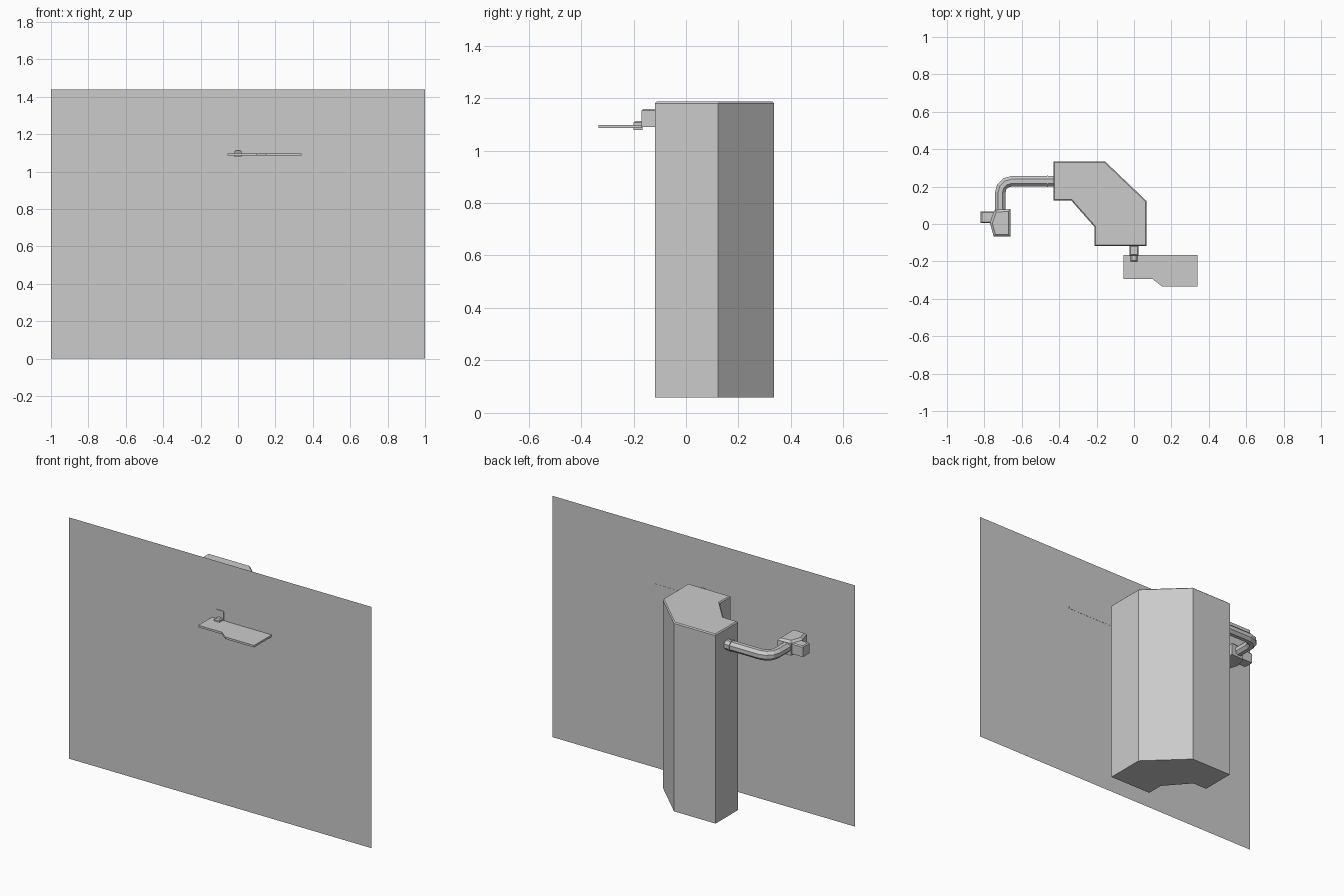
import bpy, bmesh, math
from mathutils import Vector

if "Cube" in bpy.data.objects:
    bpy.data.objects.remove(bpy.data.objects["Cube"])

grey = bpy.data.materials.new("plain_grey")
grey.diffuse_color = (0.6, 0.6, 0.6, 1)
grey.use_nodes = True
grey.node_tree.nodes["Principled BSDF"].inputs["Base Color"].default_value = grey.diffuse_color


def finish(name, bm):
    bmesh.ops.recalc_face_normals(bm, faces=bm.faces)
    me = bpy.data.meshes.new(name)
    bm.to_mesh(me)
    bm.free()
    me.materials.append(grey)
    ob = bpy.data.objects.new(name, me)
    bpy.context.collection.objects.link(ob)
    return ob


def prism(name, outline, z0, z1, top_bevel=0.0):
    """Extrude a plan outline upward, with an optional small chamfer on the top rim."""
    bm = bmesh.new()
    base = bm.faces.new([bm.verts.new((x, y, z0)) for x, y in outline])
    ext = bmesh.ops.extrude_face_region(bm, geom=[base], use_keep_orig=True)
    top = [g for g in ext["geom"] if isinstance(g, bmesh.types.BMVert)]
    bmesh.ops.translate(bm, verts=top, vec=(0, 0, z1 - z0))
    if top_bevel:
        rim = [e for e in bm.edges if all(abs(v.co.z - z1) < 1e-5 for v in e.verts)]
        bmesh.ops.bevel(bm, geom=rim, offset=top_bevel, segments=1, affect='EDGES')
    return finish(name, bm)


def rect(x0, x1, y0, y1):
    return [(x0, y0), (x1, y0), (x1, y1), (x0, y1)]


def tube(name, path, radius, sides=8):
    """Sweep a flat-sided ring along a horizontal path."""
    bm = bmesh.new()
    pts = [Vector(p) for p in path]
    rings = []
    for i, p in enumerate(pts):
        a = (p - pts[max(i - 1, 0)]).normalized()
        b = (pts[min(i + 1, len(pts) - 1)] - p).normalized()
        t = (a + b).normalized()
        side = Vector((-t.y, t.x, 0))
        ring = []
        for k in range(sides):
            ang = 2 * math.pi * (k + 0.5) / sides
            ring.append(bm.verts.new(p + side * radius * math.cos(ang)
                                     + Vector((0, 0, radius * math.sin(ang)))))
        rings.append(ring)
    for r0, r1 in zip(rings, rings[1:]):
        for k in range(sides):
            j = (k + 1) % sides
            bm.faces.new((r0[k], r0[j], r1[j], r1[k]))
    bm.faces.new(rings[0])
    bm.faces.new(rings[-1])
    return finish(name, bm)


# Thin upright front panel
bm = bmesh.new()
bm.faces.new([bm.verts.new((x, -0.168, z)) for x, z in [(-1, 0), (1, 0), (1, 1.44), (-1, 1.44)]])
finish("front_panel", bm)

# Tall angled cabinet behind the panel
prism("cabinet", [(-0.43, 0.335), (-0.155, 0.335), (0.068, 0.122), (0.068, -0.118),
                  (-0.212, -0.118), (-0.212, -0.015), (-0.335, 0.125), (-0.43, 0.125)],
      0.058, 1.186, 0.006)

# Shelf plate with its bracket and small screw boss
prism("shelf_plate", [(-0.055, -0.167), (0.34, -0.167), (0.34, -0.334), (0.15, -0.334),
                      (0.10, -0.295), (-0.055, -0.295)], 1.085, 1.097)
prism("bracket", rect(-0.024, 0.024, -0.170, -0.115), 1.09, 1.158, 0.006)
prism("bracket_boss", rect(-0.018, 0.018, -0.20, -0.165), 1.078, 1.112, 0.006)

# Bent arm leaving the cabinet side, and its collar
Z = 1.088
cx, cy, r = -0.655, 0.168, 0.06
bend = [(cx + r * math.cos(math.radians(a)), cy + r * math.sin(math.radians(a)), Z)
        for a in (90, 120, 150, 180)]
tube("bent_arm", [(-0.425, 0.228, Z)] + bend + [(-0.715, 0.07, Z)], 0.030)
tube("arm_collar", [(-0.466, 0.228, Z), (-0.460, 0.228, Z)], 0.034)

# Head at the end of the arm: tapered block with a side stub
prism("arm_head", [(-0.66, 0.08), (-0.745, 0.075), (-0.77, 0.005), (-0.75, -0.068),
                   (-0.66, -0.068)], Z - 0.042, Z + 0.042, 0.012)
prism("arm_head_stub", rect(-0.82, -0.74, 0.006, 0.068), Z - 0.034, Z + 0.03, 0.006)
